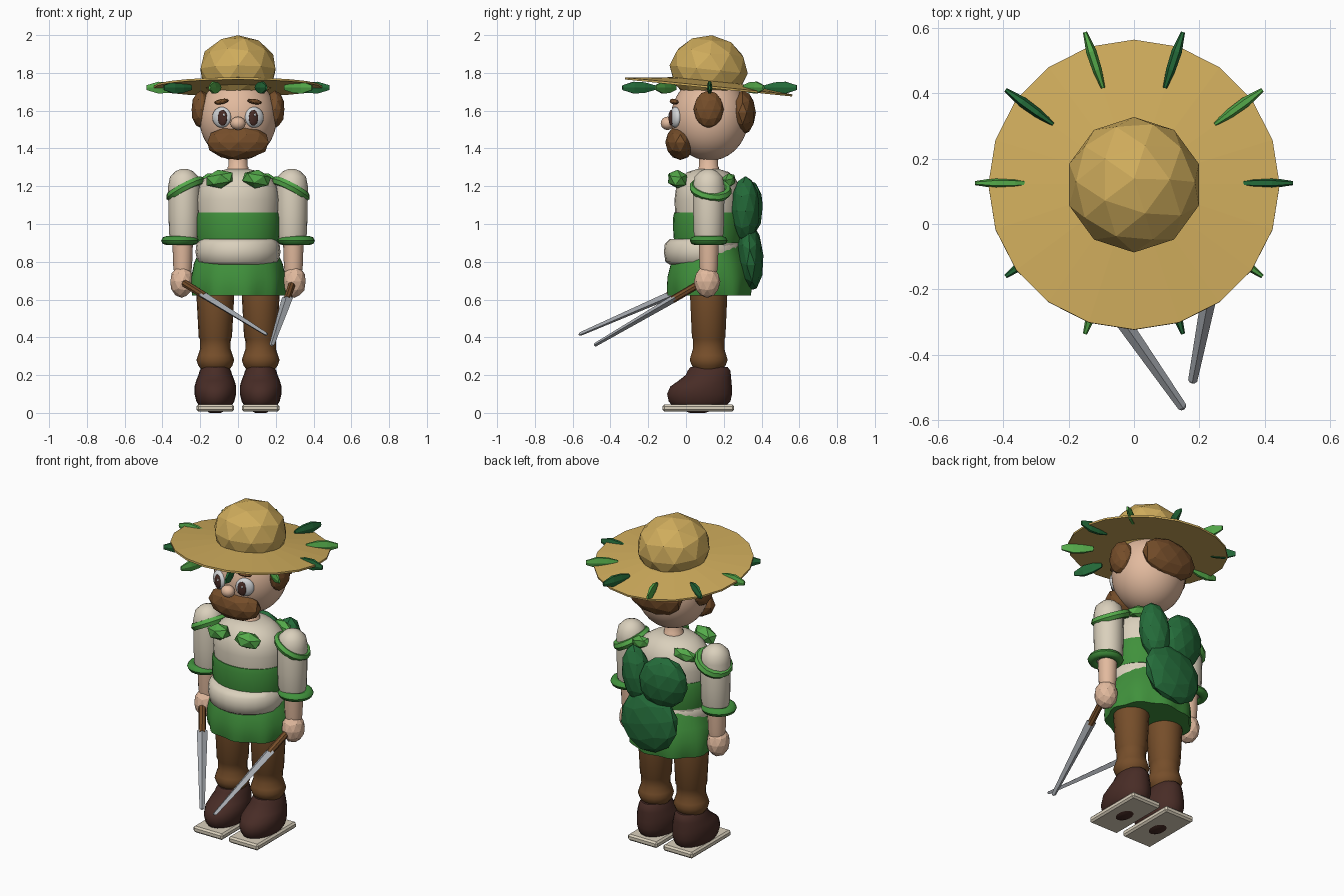
import bpy, bmesh, math
from mathutils import Vector, Matrix

if "Cube" in bpy.data.objects:
    bpy.data.objects.remove(bpy.data.objects["Cube"])


def lin(c):
    c /= 255
    return c / 12.92 if c <= 0.04045 else ((c + 0.055) / 1.055) ** 2.4


def material(name, r, g, b):
    m = bpy.data.materials.new(name)
    m.diffuse_color = (lin(r), lin(g), lin(b), 1)
    m.use_nodes = True
    m.node_tree.nodes["Principled BSDF"].inputs["Base Color"].default_value = m.diffuse_color
    return m


STRAW = material("straw", 207, 172, 92)
SKIN = material("skin", 226, 186, 158)
BROWN = material("brown", 118, 78, 42)
CREAM = material("cream", 218, 208, 188)
GREEN = material("green", 64, 145, 60)
LIGHT = material("leaf green", 84, 170, 74)
DARK = material("dark leaf green", 36, 108, 58)
BOOT = material("boot brown", 72, 44, 38)
STEEL = material("steel", 168, 172, 178)
WHITE = material("eye white", 212, 214, 216)
CY = 0.12  # body axis in y


def finish(name, bm, mat, smooth):
    bmesh.ops.recalc_face_normals(bm, faces=bm.faces[:])
    me = bpy.data.meshes.new(name)
    bm.to_mesh(me)
    bm.free()
    me.materials.append(mat)
    ob = bpy.data.objects.new(name, me)
    bpy.context.collection.objects.link(ob)
    if smooth:
        bpy.ops.object.select_all(action='DESELECT')
        ob.select_set(True)
        bpy.context.view_layer.objects.active = ob
        bpy.ops.object.shade_smooth_by_angle(angle=math.radians(50))
    return ob


def loft(name, mat, rows, seg=20, at=(0, 0, 0), smooth=True, mtx=None, ripple=0):
    """Stack of ellipses: rows of (z, rx, ry, y shift)."""
    bm = bmesh.new()
    rings = []
    for i, (z, rx, ry, cy) in enumerate(rows):
        ring = []
        for k in range(seg):
            a = math.tau * k / seg
            f = 1 + ripple * math.cos(9 * a) * (1 - i / (len(rows) - 1)) ** 2
            ring.append(bm.verts.new((rx * f * math.cos(a), cy + ry * f * math.sin(a), z)))
        rings.append(ring)
    for a, b in zip(rings, rings[1:]):
        for k in range(seg):
            n = (k + 1) % seg
            bm.faces.new((a[k], a[n], b[n], b[k]))
    bm.faces.new(rings[0][::-1])
    bm.faces.new(rings[-1])
    bm.transform(Matrix.Translation(at) @ (mtx or Matrix()))
    return finish(name, bm, mat, smooth)


def blob(name, mat, at, size, rot=(0, 0, 0), detail=2, smooth=False):
    bm = bmesh.new()
    bmesh.ops.create_icosphere(bm, subdivisions=detail, radius=1)
    r = Matrix.LocRotScale(Vector(at), None, None)
    for axis, ang in zip('XYZ', rot):
        r = r @ Matrix.Rotation(math.radians(ang), 4, axis)
    bm.transform(r @ Matrix.Diagonal((*size, 1)))
    return finish(name, bm, mat, smooth)


def torus(name, mat, at, big, small, flat=1, mtx=None, seg=20, sides=8):
    bm = bmesh.new()
    grid = []
    for i in range(seg):
        a = math.tau * i / seg
        grid.append([])
        for j in range(sides):
            b = math.tau * j / sides
            r = big + small * math.cos(b)
            grid[-1].append(bm.verts.new((r * math.cos(a), r * math.sin(a), flat * small * math.sin(b))))
    for i in range(seg):
        for j in range(sides):
            n, m = (i + 1) % seg, (j + 1) % sides
            bm.faces.new((grid[i][j], grid[n][j], grid[n][m], grid[i][m]))
    bm.transform(Matrix.Translation(at) @ (mtx or Matrix()))
    return finish(name, bm, mat, True)


def aim(direction):
    return Vector(direction).to_track_quat('Z', 'Y').to_matrix().to_4x4()


def leaf(name, mat, at, direction, length, width, thick):
    rows = [(t * length / 2, thick / 2 * s, width / 2 * s, 0)
            for t, s in ((-1, .4), (-.35, .9), (.3, 1), (1, .4))]
    return loft(name, mat, rows, 6, at, False, aim(direction))


# straw hat, tilted back
tilt = Matrix.Rotation(math.radians(-5.8), 4, 'X')
loft("hat_brim", STRAW, [(-.008, .445, .445, 0), (.003, .445, .445, 0), (.03, .19, .19, 0)],
     20, (0, CY, 1.728), False, tilt)
blob("hat_crown", STRAW, (0, CY, 1.818), (.208, .208, .182), (-5.8, 0, 0))
for i in range(10):
    a = math.tau * i / 10
    d = Vector((math.cos(a), math.sin(a), 0))
    leaf("hat_leaf", LIGHT if i % 2 else DARK, d * .395 + Vector((0, CY + .005, 1.722)),
         d, .18, .072, .032)

# head, face and hair
blob("head", SKIN, (0, CY + .005, 1.56), (.205, .205, .225), detail=4, smooth=True)
blob("nose", SKIN, (0, -.098, 1.533), (.04, .036, .035), detail=3, smooth=True)
blob("beard", BROWN, (0, -.03, 1.432), (.17, .08, .093))
blob("back_hair", BROWN, (0, .30, 1.59), (.18, .07, .118))
for s in (-1, 1):
    blob("side_hair", BROWN, (s * .195, CY, 1.607), (.053, .08, .1))
    blob("eye", WHITE, (s * .086, -.056, 1.565), (.053, .026, .055), (0, 0, s * 22), 3, True)
    blob("pupil", BOOT, (s * .082, -.079, 1.562), (.026, .011, .042), (0, 0, s * 18), 3, True)
    blob("eye_glint", WHITE, (s * .082 + .008, -.09, 1.578), (.007, .004, .009), detail=1)
    blob("eyebrow", BROWN, (s * .088, -.063, 1.648), (.042, .02, .014), (0, s * 10, s * 20))
loft("neck", SKIN, [(1.25, .055, .055, 0), (1.30, .055, .055, 0), (1.305, .05, .05, 0),
                    (1.37, .05, .05, 0)], 16, (0, CY, 0))

# shirt, sash, hem and skirt
loft("torso", CREAM, [(.8, .19, .15, 0), (.9, .215, .17, 0), (1.06, .215, .175, 0),
                      (1.13, .22, .178, 0), (1.19, .21, .17, 0), (1.24, .18, .145, 0),
                      (1.275, .125, .11, 0), (1.29, .06, .06, 0)], 24, (0, CY - .003, 0))
loft("sash", GREEN, [(.9, .215, .178, 0), (.94, .222, .184, 0), (1.03, .224, .186, 0),
                     (1.06, .218, .18, 0)], 24, (0, CY - .003, 0))
loft("shirt_hem", CREAM, [(.785, .19, .175, 0), (.80, .215, .197, 0), (.85, .225, .205, 0),
                          (.895, .22, .2, 0), (.92, .2, .175, 0)], 24, (0, .088, 0))
loft("skirt", GREEN, [(.622, .245, .217, 0), (.66, .252, .222, 0), (.72, .25, .22, 0),
                      (.79, .235, .203, 0), (.87, .2, .17, 0), (.93, .18, .15, 0)],
     54, (0, CY + .003, 0), ripple=.035)

# leafy pack on the back
blob("pack_leaf", DARK, (.115, .315, 1.08), (.09, .075, .175), (0, 8, -15))
blob("pack_leaf", DARK, (-.075, .325, 1.08), (.145, .08, .16), (0, -12, 12))
blob("pack_leaf", DARK, (.01, .34, .83), (.19, .07, .185), (4, 15, 0))

for s in (-1, 1):
    # arm
    ax = s * .285
    loft("sleeve", CREAM, [(.9, .07, .068, 0), (.95, .08, .08, 0), (1.05, .083, .083, 0),
                           (1.2, .085, .085, 0), (1.25, .075, .075, 0), (1.28, .045, .045, 0),
                           (1.292, .015, .015, 0)], 18, (ax, CY, 0))
    torus("cuff", GREEN, (s * .307, CY, .912), .072, .028, .85)
    loft("forearm", SKIN, [(.74, .045, .045, 0), (.78, .05, .05, 0), (.92, .055, .055, 0)],
         14, (s * .293, CY, 0))
    blob("hand", SKIN, (s * .297, CY - .008, .695), (.064, .07, .086))
    # leafy collar
    torus("shoulder_leaf", LIGHT, (s * .278, CY + .01, 1.185), .092, .022, 1.1,
          Matrix.Rotation(math.radians(s * 28), 4, 'Y') @ Matrix.Rotation(math.radians(-8), 4, 'X'),
          14, 6)
    blob("chest_leaf", LIGHT, (s * .098, -.045, 1.238), (.085, .055, .05), (0, s * 10, s * 15), 1)
    blob("back_leaf", LIGHT, (s * .15, .225, 1.23), (.075, .035, .04), (0, s * 15, -s * 15), 1)
    # leg
    lx = s * .12
    loft("trouser_leg", BROWN, [(.23, .075, .075, 0), (.25, .09, .09, 0), (.28, .1, .102, 0),
                                (.305, .092, .095, 0), (.34, .08, .084, 0), (.39, .082, .085, 0),
                                (.4, .088, .09, 0), (.62, .1, .1, 0), (.7, .1, .1, 0)],
         18, (lx, CY, 0))
    loft("boot", BOOT, [(0, .03, .04, .06), (.035, .085, .14, .07), (.06, .1, .163, .072),
                        (.1, .11, .172, .072), (.14, .11, .163, .08), (.17, .102, .14, .1),
                        (.2, .09, .12, .118), (.225, .082, .112, .122), (.243, .07, .098, .122)],
         20, (lx, 0, 0))
    # bevelled sole
    bm = bmesh.new()
    bmesh.ops.create_cube(bm, size=1)
    bm.transform(Matrix.Translation((lx, .065, .026)) @ Matrix.Diagonal((.2, .38, .038, 1)))
    bmesh.ops.bevel(bm, geom=bm.edges[:], offset=.01, segments=1, affect='EDGES')
    finish("sole", bm, CREAM, False)

# two swords
for hilt, tip in (((-.305, .09, .70), (.152, -.565, .415)), ((.292, .1, .70), (.178, -.485, .358))):
    p, q = Vector(hilt), Vector(tip)
    d = q - p
    n = d.length
    loft("sword_handle", BROWN, [(0, .02, .02, 0), (n * .29, .02, .02, 0)], 8, p, False, aim(d))
    loft("sword_blade", STEEL, [(n * .265, .03, .02, 0), (n * .99, .014, .01, 0), (n, .008, .006, 0)],
         4, p, False, aim(d))
